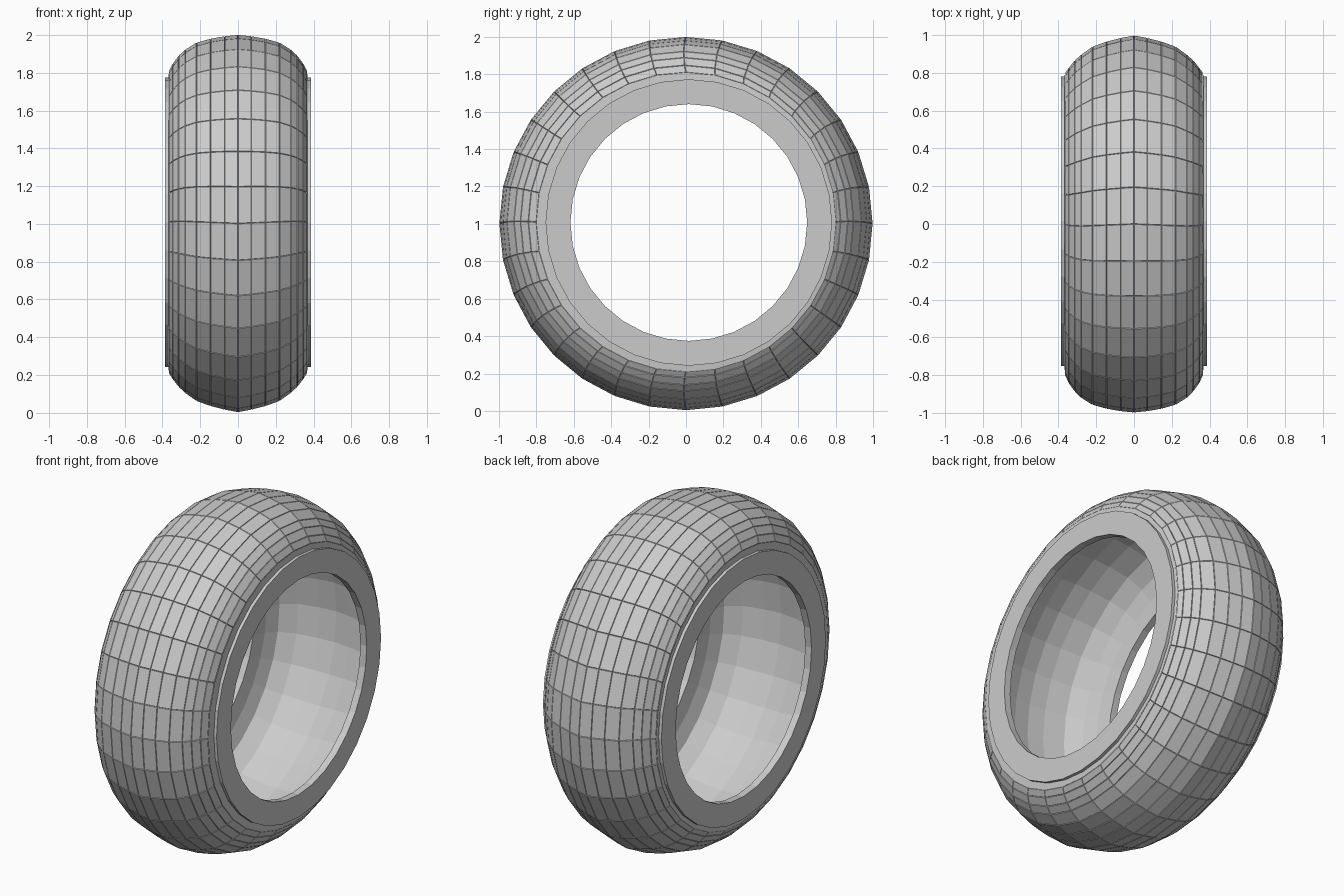
import bpy, bmesh
from math import sin, cos, pi

cube = bpy.data.objects.get("Cube")
if cube:
    bpy.data.objects.remove(cube)

SEGMENTS = 32

rubber = bpy.data.materials.new("grey_rubber")
rubber.use_nodes = True
rubber.diffuse_color = (0.6, 0.6, 0.6, 1)
bsdf = rubber.node_tree.nodes["Principled BSDF"]
bsdf.inputs["Base Color"].default_value = rubber.diffuse_color
bsdf.inputs["Roughness"].default_value = 0.8


def mirrored(half):
    """Complete a half profile running from the middle (x = 0) outward."""
    return [(-x, r, y, z) for x, r, y, z in reversed(half[1:])] + half


def lathe(profile, closed):
    """Spin (x, radius, centre y, centre z) points about the wheel axis."""
    bm = bmesh.new()
    rings = []
    for x, r, cy, cz in profile:
        angles = [2 * pi * i / SEGMENTS for i in range(SEGMENTS)]
        rings.append([bm.verts.new((x, cy + r * sin(a), cz + r * cos(a))) for a in angles])
    for k in range(len(rings) if closed else len(rings) - 1):
        a, b = rings[k], rings[(k + 1) % len(rings)]
        for i in range(SEGMENTS):
            j = (i + 1) % SEGMENTS
            bm.faces.new((a[i], b[i], b[j], a[j]))
    bm.normal_update()
    return bm


def finish(bm, name):
    bmesh.ops.recalc_face_normals(bm, faces=bm.faces[:])
    mesh = bpy.data.meshes.new(name)
    bm.to_mesh(mesh)
    bm.free()
    mesh.materials.append(rubber)
    obj = bpy.data.objects.new(name, mesh)
    bpy.context.collection.objects.link(obj)
    return obj


# Tread blocks and shoulders, with narrow grooves between them
outer = [(0, 0.998, 0, 1.002), (0.07, 0.988, -0.003, 1.005), (0.145, 0.972, -0.006, 1.008),
         (0.22, 0.948, -0.009, 1.011), (0.28, 0.908, -0.012, 1.014), (0.315, 0.875, -0.01, 1.014),
         (0.345, 0.835, -0.008, 1.013), (0.365, 0.80, 0, 1.01)]
tread = lathe(mirrored(outer), False)
bmesh.ops.inset_individual(tread, faces=tread.faces[:], thickness=0.003, depth=0)
grooves = [f for f in tread.faces if min(e.calc_length() for e in f.edges) < 0.008]
for v in {v for f in grooves for v in f.verts if all(g in grooves for g in v.link_faces)}:
    v.co -= v.normal * 0.004
finish(tread, "tread_blocks")

# Hollow carcass: sidewalls, raised bead rings and the inner cavity
SIDE = (0.015, 1.0075)
wall = [(0.365, 0.80), (0.368, 0.766), (0.386, 0.766), (0.386, 0.633), (0.345, 0.633),
        (0.33, 0.72), (0.30, 0.80), (0.22, 0.86), (0.10, 0.89)]
wall = [(x, r) + SIDE for x, r in wall]
wall[0] = outer[-1]
opposite = [(-x, r, y, z) for x, r, y, z in reversed(wall)]
carcass = lathe(wall + [(0, 0.90) + SIDE] + opposite, False)
finish(carcass, "sidewalls_and_lining")
